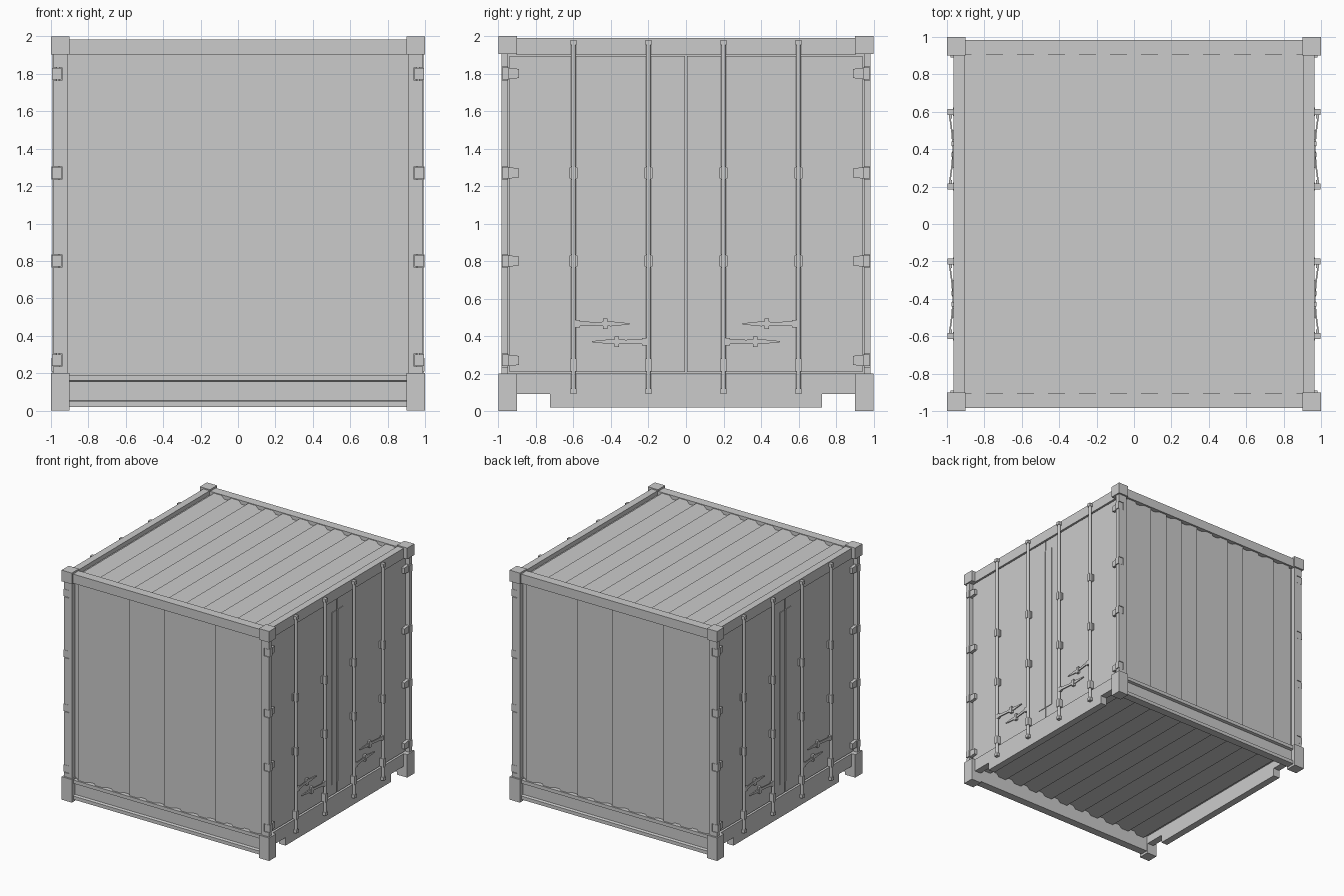
import bpy, bmesh, math
from mathutils import Vector, Matrix

if "Cube" in bpy.data.objects:
    bpy.data.objects.remove(bpy.data.objects["Cube"])

HINGE_Z = (.27, .8, 1.27, 1.8)


def make(name, bm, mirror=(False, False)):
    bmesh.ops.recalc_face_normals(bm, faces=bm.faces)
    me = bpy.data.meshes.new(name)
    bm.to_mesh(me)
    bm.free()
    ob = bpy.data.objects.new(name, me)
    bpy.context.collection.objects.link(ob)
    if any(mirror):
        m = ob.modifiers.new("mirror", "MIRROR")
        m.use_axis = (mirror[0], mirror[1], False)
        m.use_mirror_merge = False
    return ob


def box(bm, x0, x1, y0, y1, z0, z1):
    vs = bmesh.ops.create_cube(bm, size=1)["verts"]
    for v in vs:
        v.co = Vector(((x0 + x1) / 2 + v.co.x * (x1 - x0),
                       (y0 + y1) / 2 + v.co.y * (y1 - y0),
                       (z0 + z1) / 2 + v.co.z * (z1 - z0)))


def prism(bm, pts, vec):
    """Close a 3D outline into a face and extrude it along vec."""
    f = bm.faces.new([bm.verts.new(p) for p in pts])
    ext = bmesh.ops.extrude_face_region(bm, geom=[f], use_keep_orig=True)
    for v in [g for g in ext["geom"] if isinstance(g, bmesh.types.BMVert)]:
        v.co += Vector(vec)


def boxes(name, mirror, *dims):
    bm = bmesh.new()
    for d in dims:
        box(bm, *d)
    return make(name, bm, mirror)


def corrugated(name, place, s0, s1, normal, n=11, half=.912):
    """Trapezoid sheet: place(t, outward 0..1, s) gives the 3D point."""
    p = 2 * half / n
    prof = [(-half, 0)]
    for i in range(n):
        a = -half + i * p
        prof += [(a + .13 * p, 0), (a + .28 * p, 1), (a + .72 * p, 1), (a + .87 * p, 0)]
    prof.append((half, 0))
    me = bpy.data.meshes.new(name)
    verts = [place(t, d, s) for s in (s0, s1) for t, d in prof]
    k = len(prof)
    me.from_pydata(verts, [], [(i, i + 1, k + i + 1, k + i) for i in range(k - 1)])
    me.update()
    if me.polygons[0].normal.dot(Vector(normal)) < 0:
        me.flip_normals()
    for f in me.polygons:
        f.use_smooth = True
    # folds share the sheet's overall normal, so they shade softly
    me.normals_split_custom_set_from_vertices([normal] * len(verts))
    bpy.context.collection.objects.link(bpy.data.objects.new(name, me))


XY, X, Y = (True, True), (True, False), (False, True)

# Corner castings
boxes("corner_castings", XY,
      (.902, 1, .902, 1, 0, .2), (.902, 1, .902, 1, 1.903, 2))

# Corner posts: inner column plus an outer flange notched at the hinges
bm = bmesh.new()
box(bm, .91, .93, .905, .985, .2, 1.905)
cuts = [.2] + [z + s * .034 for z in HINGE_Z for s in (-1, 1)] + [1.905]
box(bm, .93, .941, .948, .985, .2, 1.905)
for z0, z1 in zip(cuts[::2], cuts[1::2]):
    box(bm, .941, .988, .948, .985, z0, z1)
make("corner_posts", bm, XY)

# Side rails: square top rail and channel-shaped bottom rail
boxes("top_side_rails", Y, (-.905, .905, .905, .983, 1.905, 1.985))
bm = bmesh.new()
prism(bm, [(-.905, y, z) for y, z in ((.91, .02), (.98, .02), (.98, .05), (.955, .055),
                                      (.955, .155), (.98, .16), (.98, .19), (.91, .19))],
      (1.81, 0, 0))
make("bottom_side_rails", bm, Y)

# End header and stepped sill
boxes("door_headers", X, (.905, .966, -.905, .905, 1.9, 1.99))
bm = bmesh.new()
prism(bm, [(.905, y, z) for y, z in ((-.905, .2), (-.905, .09), (-.725, .09), (-.725, .02),
                                     (.725, .02), (.725, .09), (.905, .09), (.905, .2))],
      (.061, 0, 0))
make("door_sills", bm, X)

# Corrugated roof, floor and side walls
corrugated("roof", lambda t, d, s: (t, s, 1.953 + .026 * d), -.91, .91, (0, 0, 1))
corrugated("floor", lambda t, d, s: (t, s, .16 - .026 * d), -.92, .92, (0, 0, -1))
for label, k in (("front_wall", -1), ("back_wall", 1)):
    corrugated(label, lambda t, d, s: (t, k * (.942 + .024 * d), s), .185, 1.91, (0, k, 0))

# Door leaves with raised meeting edges, gaps at the middle and around the frame
boxes("doors", XY, (.91, .956, .006, .941, .208, 1.893),
      (.95, .961, .006, .08, .3, 1.8))
boxes("door_seals", X, (.905, .925, -.946, .946, .2, 1.9))

# Hinges: knuckle block in the post and tapered leaf on the door
bm = bmesh.new()
for z in HINGE_Z:
    box(bm, .943, .994, .945, .982, z - .031, z + .031)
    prism(bm, [(.95, .89, z - .024), (.95, .95, z - .031),
               (.95, .95, z + .031), (.95, .89, z + .024)], (.032, 0, 0))
make("hinges", bm, XY)

# Locking rods
bm = bmesh.new()
for y in (.2, .6):
    bmesh.ops.create_cone(bm, segments=8, radius1=.0135, radius2=.0135, depth=1.88, cap_ends=True,
                          matrix=Matrix.Translation((.98, y, 1.035))
                          @ Matrix.Rotation(math.pi / 8, 4, "Z"))
rods = make("lock_rods", bm, XY)
for p in rods.data.polygons:
    p.use_smooth = abs(p.normal.z) < .5

# Rod guides and end cams
bm = bmesh.new()
for y in (.2, .6):
    for z in (.8, 1.27):
        box(bm, .954, .968, y - .022, y + .022, z - .03, z + .03)
        box(bm, .96, .998, y - .014, y + .014, z - .034, z + .034)
    box(bm, .954, .996, y - .016, y + .016, .21, .28)
    for z in (.105, 1.965):
        box(bm, .96, .996, y - .016, y + .016, z - .014, z + .014)
make("rod_guides", bm, XY)

# Door handles: hub on the rod, tapering lever bent toward the door, keeper plate
bm = bmesh.new()
for y, z, d, keep in ((.6, .465, -1, .43), (.2, .37, 1, .37)):
    box(bm, .972, .99, min(y, y + d * .035), max(y, y + d * .035), z - .02, z + .02)
    sections = ((.03, .984, .013), (.12, .972, .01), (.2, .967, .013), (.3, .966, .003))
    rings = []
    for dy, x, h in sections:
        rings.append([bm.verts.new((x + a * .004, y + d * dy, z + b * h))
                      for a, b in ((-1, -1), (1, -1), (1, 1), (-1, 1))])
    for r0, r1 in zip(rings, rings[1:]):
        for i in range(4):
            bm.faces.new((r0[i], r0[(i + 1) % 4], r1[(i + 1) % 4], r1[i]))
    bm.faces.new(rings[0])
    bm.faces.new(rings[-1])
    box(bm, .954, .977, keep - .012, keep + .012, z - .028, z + .028)
make("door_handles", bm, XY)
